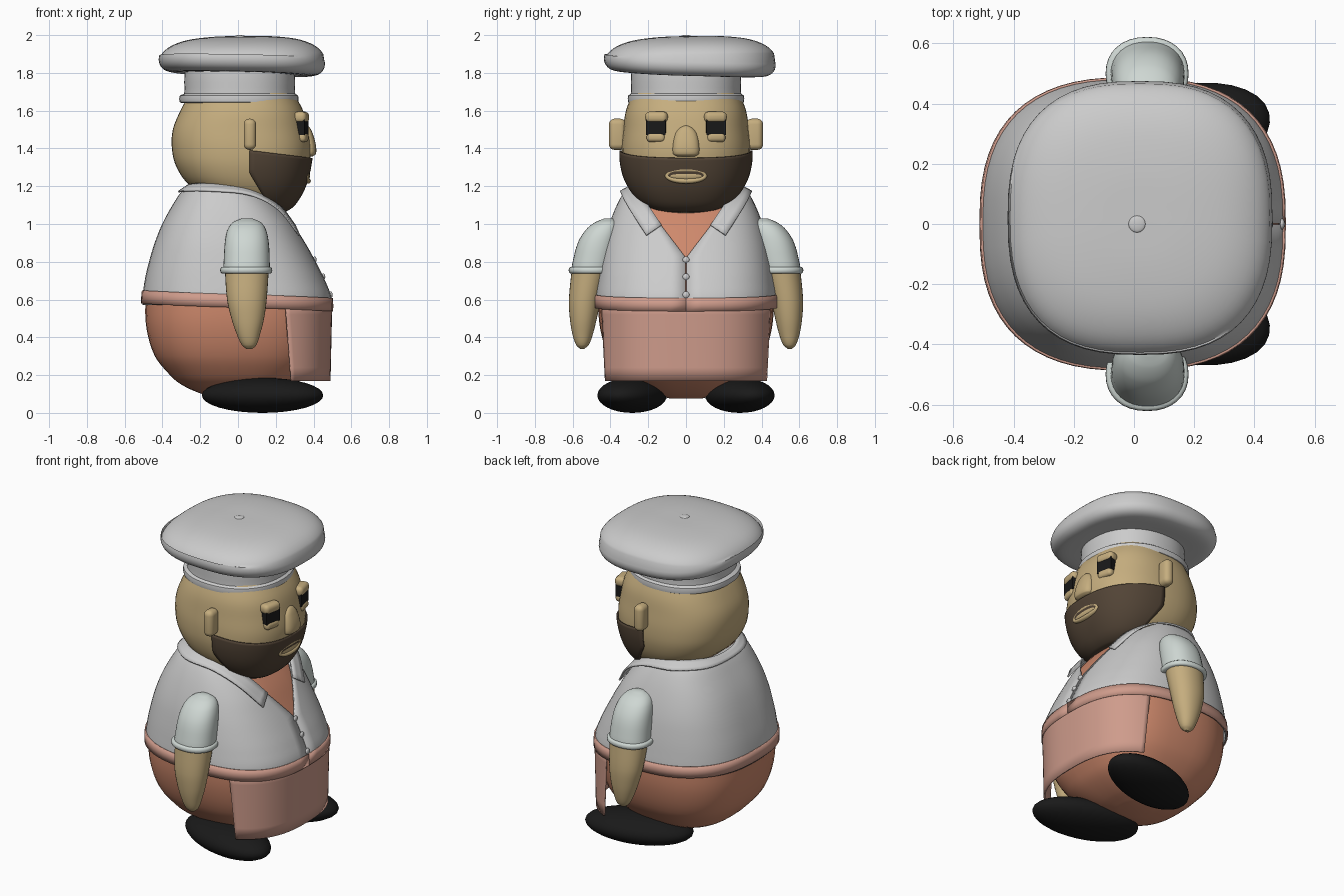
import bpy, bmesh, math
from mathutils import Matrix

if "Cube" in bpy.data.objects:
    bpy.data.objects.remove(bpy.data.objects["Cube"])

def mat(name, r, g, b):
    m = bpy.data.materials.new(name)
    m.diffuse_color = (r, g, b, 1)
    m.use_nodes = True
    m.node_tree.nodes["Principled BSDF"].inputs["Base Color"].default_value = m.diffuse_color
    return m

SKIN = mat("skin", 0.56, 0.42, 0.21)
ORANGE = mat("orange", 0.62, 0.25, 0.15)
PINK = mat("pink", 0.62, 0.33, 0.26)
BROWN = mat("brown", 0.085, 0.058, 0.037)
BLACK = mat("black", 0.01, 0.01, 0.01)
PALE = mat("pale", 0.62, 0.68, 0.65)

def finish(name, bm, m=None, thick=0):
    bmesh.ops.recalc_face_normals(bm, faces=bm.faces)
    me = bpy.data.meshes.new(name)
    bm.to_mesh(me)
    bm.free()
    ob = bpy.data.objects.new(name, me)
    bpy.context.collection.objects.link(ob)
    if m:
        me.materials.append(m)
    if thick:
        s = ob.modifiers.new("thickness", 'SOLIDIFY')
        s.thickness, s.offset = thick, 0
    bpy.ops.object.select_all(action='DESELECT')
    bpy.context.view_layer.objects.active = ob
    ob.select_set(True)
    bpy.ops.object.shade_smooth_by_angle(angle=math.radians(40))
    return ob

def patch(name, fn, nu, nv, m=None, closed=False, thick=0):
    """Grid surface from fn(u, v); closed wraps u and caps both ends."""
    bm = bmesh.new()
    rows = [[bm.verts.new(fn(i / nu, j / nv)) for i in range(nu + (not closed))] for j in range(nv + 1)]
    for a, b in zip(rows, rows[1:]):
        for i in range(nu):
            k = (i + 1) % len(a)
            bm.faces.new((a[i], a[k], b[k], b[i]))
    if closed:
        bm.faces.new(rows[0])
        bm.faces.new(rows[-1])
    return finish(name, bm, m, thick)

def interp(tab, k):
    """Smooth interpolation of table rows keyed by their first number."""
    i = 0
    while i < len(tab) - 2 and k > tab[i + 1][0]:
        i += 1
    a, b = tab[i], tab[i + 1]
    p, q = tab[max(i - 1, 0)], tab[min(i + 2, len(tab) - 1)]
    h = b[0] - a[0]
    t = (k - a[0]) / h
    out = []
    for c in range(1, len(a)):
        ma = (b[c] - p[c]) / (b[0] - p[0]) * h
        mb = (q[c] - a[c]) / (q[0] - a[0]) * h
        out.append((2*t**3 - 3*t*t + 1) * a[c] + (t**3 - 2*t*t + t) * ma
                   + (3*t*t - 2*t**3) * b[c] + (t**3 - t*t) * mb)
    return out

def power(v, e):
    return math.copysign(abs(v) ** e, v)

def ring(tab, z, t, n, off=0, side=1):
    x0, x1, y0, y1 = interp(tab, z)
    return ((x0 + x1) / 2 + ((x1 - x0) / 2 + off) * power(math.cos(t), 2 / n),
            side * ((y0 + y1) / 2 + ((y1 - y0) / 2 + off) * power(math.sin(t), 2 / n)), z)

def loft(name, tab, m=None, n=2.0, sides=48, sub=4, side=1):
    def fn(u, v):
        k = v * (len(tab) - 1)
        i = min(int(k + 1e-6), len(tab) - 2)
        z = tab[i][0] + (k - i) * (tab[i + 1][0] - tab[i][0])
        return ring(tab, z, 2 * math.pi * u, n, 0, side)
    return patch(name, fn, sides, sub * (len(tab) - 1), m, closed=True)

def sym(rows):
    return [(z, a, b, -h, h) for z, a, b, h in rows]

def ball(name, loc, size, m, rz=0):
    bm = bmesh.new()
    bmesh.ops.create_uvsphere(bm, u_segments=32, v_segments=16, radius=1)
    bm.transform(Matrix.Translation(loc) @ Matrix.Rotation(rz, 4, 'Z') @ Matrix.Diagonal((*size, 1)))
    return finish(name, bm, m)

def block(name, loc, size, m, bevel, rz=0):
    bm = bmesh.new()
    bmesh.ops.create_cube(bm, size=1)
    bm.transform(Matrix.Diagonal((*size, 1)))
    if bevel:
        bmesh.ops.bevel(bm, geom=bm.edges[:], offset=bevel, segments=5, profile=0.5, affect='EDGES')
    bm.transform(Matrix.Translation(loc) @ Matrix.Rotation(rz, 4, 'Z'))
    return finish(name, bm, m)

# body
N = 2.6
BODY = sym([(0.075, -0.08, 0.08, 0.08), (0.1, -0.19, 0.19, 0.18), (0.15, -0.3, 0.3, 0.28),
            (0.2, -0.36, 0.36, 0.34), (0.3, -0.44, 0.43, 0.41), (0.45, -0.485, 0.47, 0.455),
            (0.6, -0.49, 0.48, 0.465), (0.7, -0.478, 0.445, 0.455), (0.8, -0.455, 0.395, 0.44),
            (0.9, -0.425, 0.34, 0.42), (1.0, -0.385, 0.28, 0.39), (1.1, -0.33, 0.2, 0.35),
            (1.18, -0.275, 0.12, 0.305), (1.2, -0.24, 0.1, 0.28)])
loft("body", BODY, ORANGE, N)

# shirt with a V opening at the front
def open_angle(z):
    y = min(0.23, 0.2 * max(0, z - 0.82) / 0.27)
    return math.asin(min(1, y / interp(BODY, z)[3]) ** (N / 2))

def shirt(u, v):
    z = 0.57 + 0.63 * v
    a = open_angle(z) + 0.001
    return ring(BODY, z, a + u * (2 * math.pi - 2 * a), N, 0.012)
patch("shirt", shirt, 64, 30, thick=0.008)

# collar: inner edge xyz, outer edge xyz, from the front tip to the nape
half = [(0.30, 0.13, 0.995, 0.325, 0.21, 0.94), (0.215, 0.2, 1.1, 0.21, 0.3, 1.08),
        (0.06, 0.26, 1.19, 0.06, 0.34, 1.155), (-0.12, 0.26, 1.215, -0.14, 0.335, 1.175),
        (-0.24, 0.16, 1.21, -0.285, 0.2, 1.175), (-0.27, 0, 1.2, -0.315, 0, 1.17)]
COLLAR = [(i, *r) for i, r in enumerate(half)]
COLLAR += [(10 - i, r[0], -r[1], r[2], r[3], -r[4], r[5]) for i, r in reversed(list(enumerate(half[:5])))]

def collar(u, v):
    r = interp(COLLAR, u * 10)
    return [r[i] + v * (r[i + 3] - r[i]) for i in range(3)]
patch("collar", collar, 50, 3, thick=0.01)

# shirt buttons
for z in (0.81, 0.72, 0.625):
    x = ring(BODY, z, 0, N, 0.016)[0]
    ball("shirt_button", (x, 0, z), (0.01, 0.018, 0.018), None)

# apron: waistband and front panel
def waistband(u, v):
    t = 2 * math.pi * u
    return ring(BODY, 0.593 + 0.07 * (v - 0.5) - 0.02 * math.cos(t), t, N, 0.018)
patch("apron_waistband", waistband, 64, 2, PINK, thick=0.01)
PANEL = sym([(0.17, -0.485, 0.485, 0.472), (0.4, -0.49, 0.49, 0.475), (0.6, -0.495, 0.495, 0.478)])
patch("apron_panel", lambda u, v: ring(PANEL, 0.17 + 0.42 * v, (2 * u - 1) * (1.06 + 0.09 * v), N),
      40, 6, PINK, thick=0.01)

# head and beard
HEAD = sym([(1.06, 0.1, 0.22, 0.09), (1.08, 0.0, 0.265, 0.17), (1.12, -0.1, 0.305, 0.235),
            (1.2, -0.25, 0.348, 0.3), (1.3, -0.325, 0.375, 0.335), (1.4, -0.35, 0.385, 0.342),
            (1.5, -0.345, 0.37, 0.333), (1.6, -0.305, 0.345, 0.318), (1.7, -0.25, 0.29, 0.28)])
loft("head", HEAD, SKIN, 2.4)

def beard(u, v):
    w = 2 * u - 1
    z = 1.061 + v * (1.35 + 0.04 * w * w - 1.061)
    x0, x1 = interp(HEAD, z)[:2]
    edge = 0.06 + 0.12 * max(0, 1.27 - z) / 0.2
    c = max(-1, min(1, (edge - (x0 + x1) / 2) / ((x1 - x0) / 2)))
    return ring(HEAD, z, w * math.acos(power(c, 1.2)), 2.4, 0.008)
patch("beard", beard, 48, 20, BROWN, thick=0.008)

# lips and nose
def lips(u, v):
    a, b = 2 * math.pi * u, 2 * math.pi * v
    y, z = math.cos(a), math.sin(a)
    return (0.37 - 0.012 * y * y + 0.016 * math.sin(b),
            y * (0.1 + 0.014 * math.cos(b)), 1.257 + z * (0.03 + 0.014 * math.cos(b)))
patch("lips", lips, 40, 12, SKIN)
ball("mouth", (0.365, 0, 1.257), (0.016, 0.095, 0.026), SKIN)
NOSE = sym([(1.358, 0.34, 0.395, 0.05), (1.37, 0.33, 0.412, 0.068), (1.42, 0.32, 0.412, 0.07),
            (1.48, 0.31, 0.395, 0.058), (1.51, 0.31, 0.38, 0.035), (1.522, 0.32, 0.365, 0.012)])
loft("nose", NOSE, SKIN, 2.6, 32)

# puffy hat with a tilted crown
BAND = sym([(1.64, -0.295, 0.305, 0.295), (1.645, -0.308, 0.318, 0.306), (1.68, -0.308, 0.318, 0.306),
            (1.69, -0.285, 0.303, 0.292), (1.75, -0.285, 0.303, 0.292), (1.83, -0.28, 0.298, 0.288)])
loft("hat_band", BAND, None, 2.2, sub=2)
CROWN = [(0, 0.6, 1.795), (1, 0.85, 1.795), (2, 0.96, 1.815), (3, 1, 1.857), (4, 0.965, 1.905),
         (5, 0.85, 1.947), (6, 0.65, 1.977), (7, 0.35, 1.992), (8, 0.02, 1.994)]

def crown(u, v):
    s, z = interp(CROWN, v * 8)
    c, d = math.cos(2 * math.pi * u), math.sin(2 * math.pi * u)
    tilt = (0.55 * c + 0.8 * d) * s * (-0.022 if v < 0.45 else 0.01)
    return (0.02 + 0.44 * s * power(c, 0.78), 0.02 + 0.455 * s * power(d, 0.78), z + tilt)
patch("hat_crown", crown, 56, 32, closed=True)
ball("hat_button", (0.01, 0, 1.993), (0.028, 0.028, 0.007), None)

# mirrored parts
SLEEVE = [(0.755, -0.078, 0.168, 0.39, 0.608), (0.8, -0.076, 0.168, 0.38, 0.6), (0.9, -0.07, 0.163, 0.36, 0.573),
          (0.97, -0.055, 0.148, 0.35, 0.53), (1.01, -0.025, 0.12, 0.36, 0.48), (1.03, 0.02, 0.075, 0.39, 0.43)]
CUFF = [(0.738, -0.085, 0.172, 0.385, 0.612), (0.745, -0.093, 0.18, 0.378, 0.62),
        (0.765, -0.093, 0.18, 0.378, 0.62), (0.772, -0.085, 0.172, 0.385, 0.612)]
ARM = [(0.338, 0.045, 0.075, 0.54, 0.56), (0.36, 0.02, 0.098, 0.515, 0.582), (0.42, -0.008, 0.118, 0.492, 0.602),
       (0.5, -0.035, 0.138, 0.472, 0.615), (0.6, -0.058, 0.152, 0.45, 0.62), (0.76, -0.07, 0.163, 0.41, 0.605)]
for s, tag in ((1, "left"), (-1, "right")):
    loft(tag + "_sleeve", SLEEVE, PALE, 2.2, 32, side=s)
    loft(tag + "_cuff", CUFF, PALE, 2.2, 32, 2, side=s)
    loft(tag + "_forearm", ARM, SKIN, 2.1, 32, side=s)
    ball(tag + "_shoe", (0.13, s * 0.285, 0.093), (0.33, 0.17, 0.093), BLACK, s * 0.26)
    block(tag + "_ear", (0.063, s * 0.363, 1.475), (0.065, 0.09, 0.165), SKIN, 0.03)
    block(tag + "_eye", (0.335, s * 0.155, 1.512), (0.055, 0.105, 0.08), BLACK, 0, s * 0.2)
    block(tag + "_upper_lid", (0.335, s * 0.155, 1.565), (0.07, 0.12, 0.06), SKIN, 0.025, s * 0.2)
    block(tag + "_lower_lid", (0.338, s * 0.157, 1.459), (0.06, 0.1, 0.05), SKIN, 0.02, s * 0.2)
